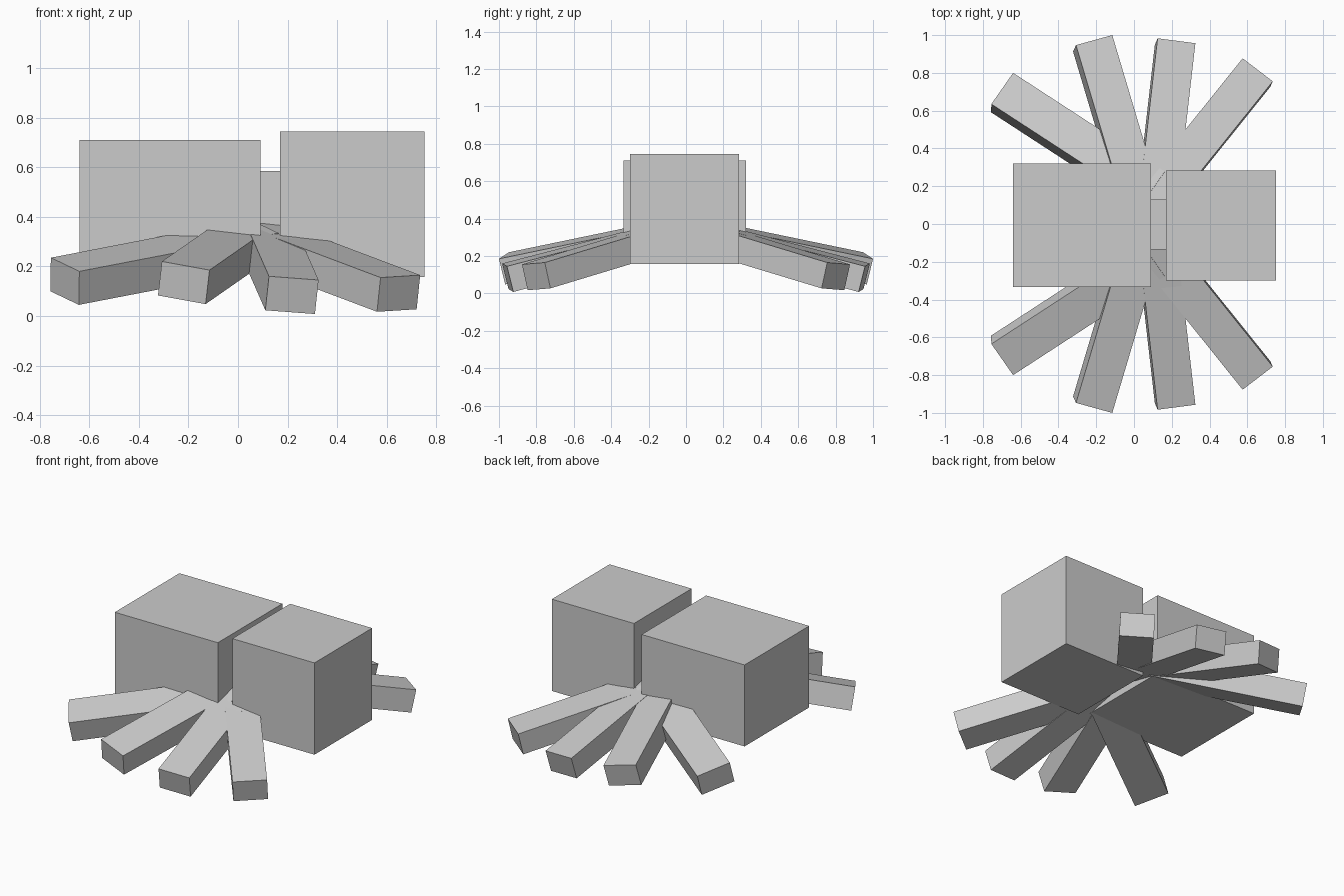
import bpy
import bmesh
from mathutils import Vector

cube = bpy.data.objects.get("Cube")
if cube:
    bpy.data.objects.remove(cube, do_unlink=True)

# One plain grey for the whole creature
grey = bpy.data.materials.new("plain_grey")
grey.use_nodes = True
colour = (0.6, 0.6, 0.6, 1)
grey.diffuse_color = colour
grey.node_tree.nodes["Principled BSDF"].inputs["Base Color"].default_value = colour


def add_box(name, origin, u, v, w):
    """Box spanned by three edge vectors from one corner."""
    bm = bmesh.new()
    bmesh.ops.create_cube(bm, size=1)
    for vert in bm.verts:
        a, b, c = (k + 0.5 for k in vert.co)
        vert.co = origin + u * a + v * b + w * c
    bmesh.ops.recalc_face_normals(bm, faces=bm.faces)
    mesh = bpy.data.meshes.new(name)
    bm.to_mesh(mesh)
    bm.free()
    mesh.materials.append(grey)
    obj = bpy.data.objects.new(name, mesh)
    bpy.context.collection.objects.link(obj)


def add_block(name, low, high):
    """Upright box between two opposite corners."""
    size = Vector(high) - Vector(low)
    add_box(name, Vector(low), Vector((size.x, 0, 0)),
            Vector((0, size.y, 0)), Vector((0, 0, size.z)))


# Body blocks
add_block("abdomen", (-0.64, -0.333, 0.188), (0.09, 0.321, 0.71))
add_block("head", (0.17, -0.3, 0.157), (0.752, 0.284, 0.745))
add_block("thorax", (0.0, -0.135, 0.32), (0.265, 0.13, 0.585))

# Legs: the two top corners of the foot, and the outward direction
LEGS = {
    "rear": ((-0.755, 0.635, 0.235), (-0.64, 0.8, 0.18), (-0.83, 0.54, -0.16)),
    "mid_rear": ((-0.307, 0.947, 0.22), (-0.115, 1.0, 0.185), (-0.28, 0.94, -0.195)),
    "mid_front": ((0.125, 0.983, 0.16), (0.325, 0.957, 0.145), (0.11, 0.96, -0.25)),
    "front": ((0.575, 0.877, 0.155), (0.735, 0.755, 0.165), (0.61, 0.76, -0.23)),
}
LENGTH, THICKNESS = 0.97, 0.142

for place, points in LEGS.items():
    for side, sign in (("left", 1), ("right", -1)):
        p, q, out = (Vector((x, y * sign, z)) for x, y, z in points)
        across = q - p
        out.normalize()
        down = across.cross(out).normalized() * THICKNESS
        if down.z > 0:
            down.negate()
        add_box(f"{place}_leg_{side}", p, across, out * -LENGTH, down)
